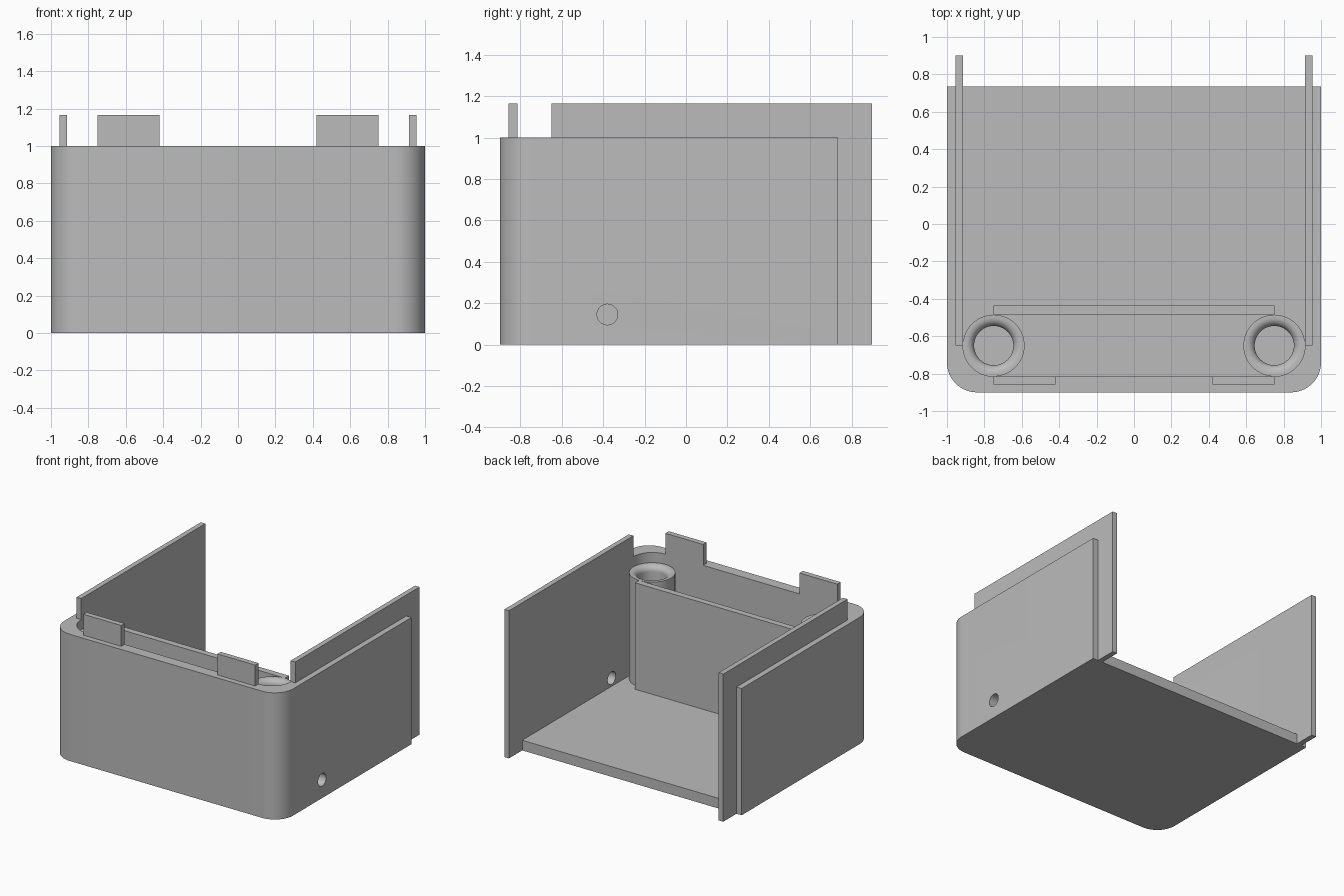
import bpy, bmesh, math
from mathutils import Vector

old = bpy.data.objects.get("Cube")
if old:
    bpy.data.objects.remove(old, do_unlink=True)

grey = bpy.data.materials.new("plain_grey")
grey.use_nodes = True
colour = (0.5, 0.5, 0.5, 1)
grey.diffuse_color = colour
grey.node_tree.nodes["Principled BSDF"].inputs["Base Color"].default_value = colour

HALF, FRONT, BACK = 1.0, -0.9, 0.735      # outer shell
INNER, SKIN = 0.915, 0.955                # lip plate faces
FLOOR, RIM, LIP, POST_TOP = 0.08, 1.0, 1.165, 0.92
POST_X, POST_Y, POST_R, BORE_R = 0.75, -0.65, 0.165, 0.105


def finish(name, bm):
    bmesh.ops.recalc_face_normals(bm, faces=bm.faces)
    mesh = bpy.data.meshes.new(name)
    bm.to_mesh(mesh)
    bm.free()
    mesh.materials.append(grey)
    ob = bpy.data.objects.new(name, mesh)
    bpy.context.collection.objects.link(ob)
    return ob


def activate(ob):
    bpy.ops.object.select_all(action='DESELECT')
    ob.select_set(True)
    bpy.context.view_layer.objects.active = ob


def smooth(ob):
    activate(ob)
    bpy.ops.object.shade_smooth_by_angle(angle=math.radians(30))


def prism(name, outline, z0, z1):
    bm = bmesh.new()
    face = bm.faces.new([bm.verts.new((x, y, z0)) for x, y in outline])
    top = bmesh.ops.extrude_face_region(bm, geom=[face])["geom"]
    bmesh.ops.translate(bm, vec=(0, 0, z1 - z0),
                        verts=[v for v in top if isinstance(v, bmesh.types.BMVert)])
    return finish(name, bm)


def box(name, x0, x1, y0, y1, z0, z1):
    return prism(name, [(x0, y0), (x1, y0), (x1, y1), (x0, y1)], z0, z1)


def tray_outline(half, front, back, r, steps=16):
    """Square at the back, rounded at both front corners."""
    arc = [(half - r + r * math.cos(a), front + r - r * math.sin(a))
           for a in (math.pi / 2 * i / steps for i in range(steps + 1))]
    return [(half, back)] + arc + [(-x, y) for x, y in reversed(arc)] + [(-half, back)]


def cut(ob, cutter):
    activate(ob)
    mod = ob.modifiers.new("cut", 'BOOLEAN')
    mod.operation, mod.solver, mod.object = 'DIFFERENCE', 'EXACT', cutter
    bpy.ops.object.modifier_apply(modifier=mod.name)


# Shell: solid tray hollowed from above and open at the back
shell = prism("shell", tray_outline(HALF, FRONT, BACK, 0.16), 0, RIM)
cavity = prism("cavity_cutter",
               tray_outline(INNER, POST_Y - POST_R, 1.5, POST_R), FLOOR, 1.5)
cut(shell, cavity)

# Sliding lip plates inside the side walls
plates = {}
for side, s in (("left", 1), ("right", -1)):
    xs = sorted((s * INNER, s * SKIN))
    plates[side] = box(side + "_lip_plate", *xs, POST_Y, -FRONT, 0, LIP)

# Cable hole through the left wall only
bm = bmesh.new()
bmesh.ops.create_cone(bm, cap_ends=True, segments=32, radius1=0.05, radius2=0.05, depth=0.4)
hole = finish("hole_cutter", bm)
hole.rotation_euler = (0, math.pi / 2, 0)
hole.location = (0.96, -0.38, 0.145)
bpy.context.view_layer.update()
cut(shell, hole)
cut(plates["left"], hole)
for cutter in (cavity, hole):
    bpy.data.objects.remove(cutter, do_unlink=True)
smooth(shell)
smooth(plates["left"])

# Screw posts with a rounded bore mouth, and snap tabs on the front wall
fillet = 0.045
profile = [(POST_R, FLOOR), (POST_R, POST_TOP)]
for i in range(9):
    a = math.pi / 2 * i / 8
    profile.append((BORE_R + fillet - fillet * math.sin(a),
                    POST_TOP - fillet + fillet * math.cos(a)))
profile += [(BORE_R, FLOOR + 0.005), (0, FLOOR + 0.005)]
for side, s in (("left", 1), ("right", -1)):
    bm = bmesh.new()
    verts = [bm.verts.new((r, 0, z)) for r, z in profile]
    edges = [bm.edges.new(pair) for pair in zip(verts, verts[1:])]
    bmesh.ops.spin(bm, geom=verts + edges, cent=(0, 0, 0), axis=(0, 0, 1),
                   angle=2 * math.pi, steps=64, use_duplicate=False)
    bmesh.ops.remove_doubles(bm, verts=bm.verts, dist=0.0005)
    bmesh.ops.translate(bm, vec=Vector((s * POST_X, POST_Y, 0)), verts=bm.verts)
    smooth(finish(side + "_screw_post", bm))

    xs = sorted((s * 0.42, s * POST_X))
    box(side + "_front_tab", *xs, -0.857, POST_Y - POST_R, 0.9, LIP)

# Partition joining the two posts
box("partition", -POST_X, POST_X, POST_Y + POST_R, -0.435, FLOOR, POST_TOP)
